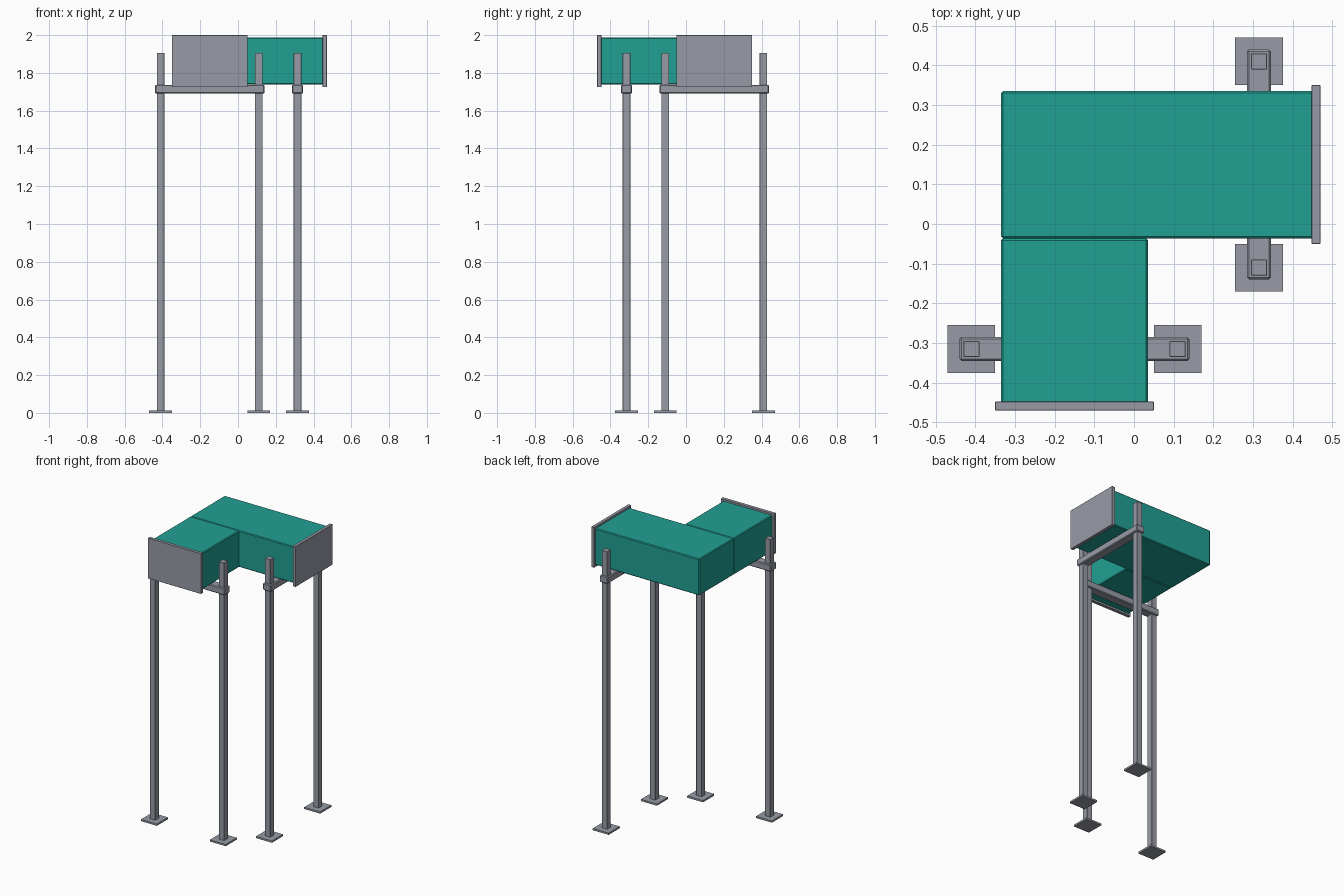
import bpy
import bmesh

if "Cube" in bpy.data.objects:
    bpy.data.objects.remove(bpy.data.objects["Cube"])


def material(name, rgb):
    m = bpy.data.materials.new(name)
    m.diffuse_color = (*rgb, 1)
    m.use_nodes = True
    m.node_tree.nodes["Principled BSDF"].inputs["Base Color"].default_value = m.diffuse_color
    return m


TEAL = material("teal", (0.015, 0.352, 0.296))
GREY = material("steel grey", (0.31, 0.33, 0.38))


def box(name, lo, hi, mat, bevel=0.0):
    """Box between two corners with an optional chamfer."""
    bm = bmesh.new()
    bmesh.ops.create_cube(bm, size=1)
    for v in bm.verts:
        v.co = [lo[i] + (v.co[i] + 0.5) * (hi[i] - lo[i]) for i in range(3)]
    if bevel:
        bmesh.ops.bevel(bm, geom=bm.edges[:], offset=bevel, segments=1,
                        affect='EDGES', profile=0.5)
    me = bpy.data.meshes.new(name)
    bm.to_mesh(me)
    bm.free()
    me.materials.append(mat)
    ob = bpy.data.objects.new(name, me)
    bpy.context.collection.objects.link(ob)
    return ob


# Two duct runs forming an L, with a chamfered seam between them
box("long_duct", (-0.335, -0.036, 1.738), (0.468, 0.335, 1.987), TEAL, 0.005)
box("short_duct", (-0.335, -0.468, 1.738), (0.035, -0.036, 1.987), TEAL, 0.005)

# End flanges
box("right_flange", (0.448, -0.05, 1.725), (0.47, 0.35, 2.0), GREY, 0.001)
box("front_flange", (-0.35, -0.47, 1.725), (0.05, -0.448, 2.0), GREY, 0.001)

# Support bars under each run
box("front_crossbar", (-0.44, -0.345, 1.69), (0.14, -0.285, 1.737), GREY, 0.005)
box("right_crossbar", (0.285, -0.14, 1.69), (0.345, 0.44, 1.737), GREY, 0.005)

# Posts with square foot plates
for i, (x, y) in enumerate([(-0.41, -0.315), (0.11, -0.315),
                            (0.315, 0.41), (0.315, -0.11)], 1):
    box(f"post_{i}", (x - 0.02, y - 0.02, 0.005), (x + 0.02, y + 0.02, 1.905), GREY, 0.001)
    box(f"foot_plate_{i}", (x - 0.06, y - 0.06, 0), (x + 0.06, y + 0.06, 0.012), GREY)
